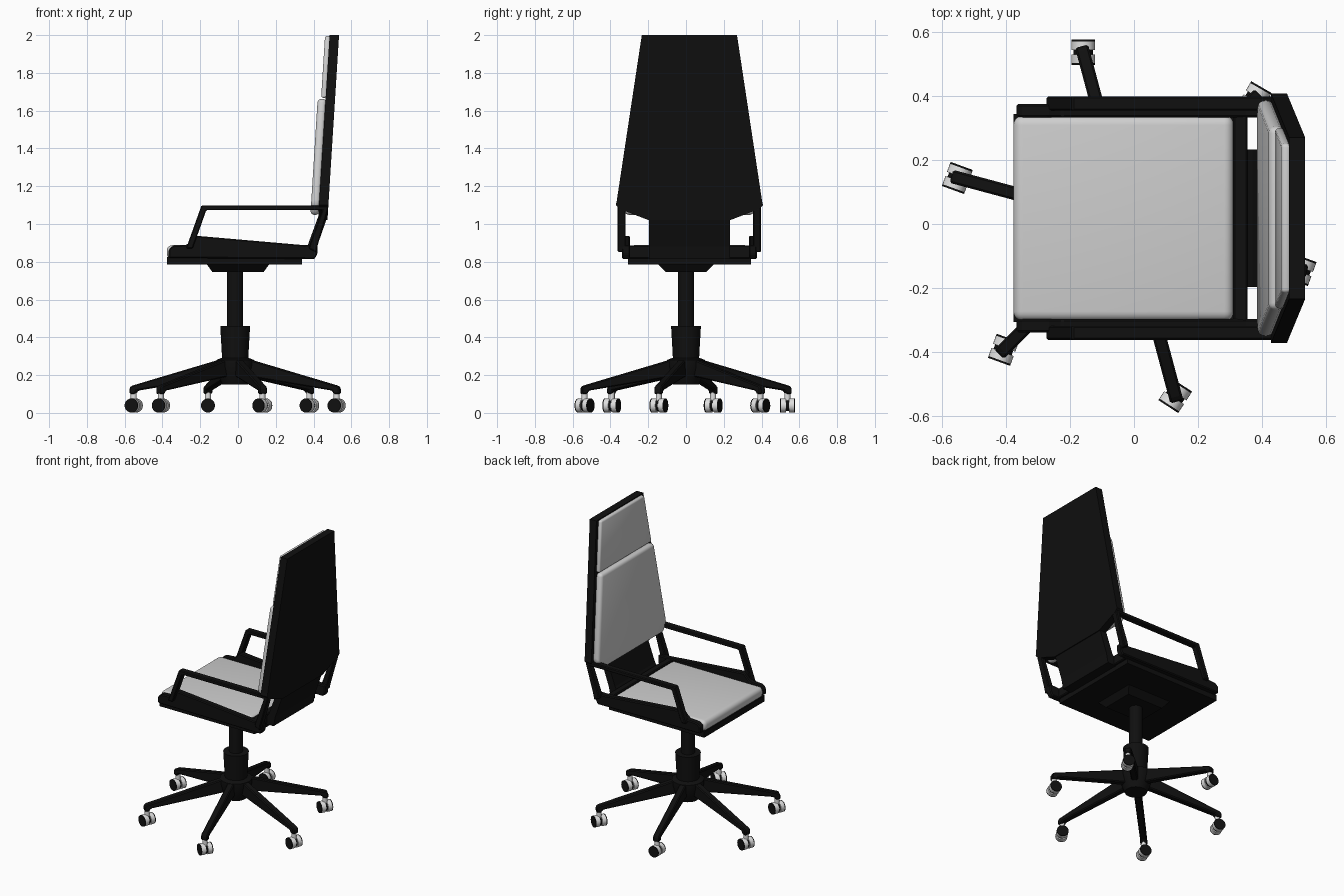
import bpy, bmesh, math
from mathutils import Matrix, Vector

if "Cube" in bpy.data.objects:
    bpy.data.objects.remove(bpy.data.objects["Cube"])


def material(name, v):
    m = bpy.data.materials.new(name)
    m.diffuse_color = (v, v, v, 1)
    m.use_nodes = True
    m.node_tree.nodes["Principled BSDF"].inputs["Base Color"].default_value = m.diffuse_color
    return m


BLACK = material("black plastic", 0.005)
LIGHT = material("light grey fabric", 0.62)
WHITE = material("pale caster grey", 0.75)
CY = 0.018     # sideways centre of seat and back
CX = -0.015    # centre of the column and base


def finish(name, bm, mats, bevel=0, segs=1, smooth=False):
    bmesh.ops.recalc_face_normals(bm, faces=bm.faces)
    if bevel:
        edges = [e for e in bm.edges if len(e.link_faces) == 2 and e.calc_face_angle(0) > 0.5]
        bmesh.ops.bevel(bm, geom=edges, offset=bevel, segments=segs, profile=0.5,
                        affect='EDGES', clamp_overlap=True)
    me = bpy.data.meshes.new(name)
    bm.to_mesh(me)
    bm.free()
    for m in mats:
        me.materials.append(m)
    ob = bpy.data.objects.new(name, me)
    bpy.context.collection.objects.link(ob)
    if smooth:
        bpy.ops.object.select_all(action='DESELECT')
        ob.select_set(True)
        bpy.context.view_layer.objects.active = ob
        bpy.ops.object.shade_smooth_by_angle(angle=math.radians(40))
    return ob


def prism(name, pts, place, lo, hi, mat, **kw):
    """Extrude a 2D outline from lo to hi; place(a, b, depth) gives the 3D point."""
    bm = bmesh.new()
    rings = [[bm.verts.new(place(a, b, d)) for a, b in pts] for d in (lo, hi)]
    bm.faces.new(rings[0])
    bm.faces.new(rings[1][::-1])
    n = len(pts)
    for i in range(n):
        j = (i + 1) % n
        bm.faces.new((rings[0][i], rings[1][i], rings[1][j], rings[0][j]))
    return finish(name, bm, [mat], **kw)


def side(x, z, d):          # outline in xz, depth along y
    return (x, CY + d, z)


def back(y, z, d):          # outline in yz on the leaning back plane
    return (0.478 + 0.0626 * (z - 1.09) + d, CY + y, z)


def mirrored(half):
    return half + [(-a, b) for a, b in reversed(half)]


def box(name, x0, x1, w, z0, z1, mat, **kw):
    return prism(name, [(x0, z0), (x1, z0), (x1, z1), (x0, z1)], side, -w, w, mat, **kw)


def lathe(name, profile, mat, n=32):
    bm = bmesh.new()
    rings = [[bm.verts.new((CX + r * math.cos(2 * math.pi * i / n),
                            r * math.sin(2 * math.pi * i / n), z)) for i in range(n)]
             for r, z in profile]
    for a, b in zip(rings, rings[1:]):
        for i in range(n):
            j = (i + 1) % n
            bm.faces.new((a[i], a[j], b[j], b[i]))
    bm.faces.new(rings[0])
    bm.faces.new(rings[-1])
    return finish(name, bm, [mat], smooth=True)


# Back shell, lower spine and back cushions
prism("back_shell", mirrored([(0.252, 2.0), (0.385, 1.12), (0.39, 1.1), (0.37, 1.08), (0.215, 1.02)]),
      back, -0.05, 0, BLACK)
prism("back_spine", [(0.474, 1.04), (0.418, 0.88), (0.405, 0.815), (0.30, 0.815), (0.30, 0.85),
                     (0.345, 0.855), (0.37, 0.89), (0.425, 1.04)], side, -0.215, 0.215, BLACK)
prism("lower_back_cushion", mirrored([(0.284, 1.662), (0.37, 1.11), (0.335, 1.048)]),
      back, -0.092, -0.045, LIGHT, bevel=0.02, segs=4, smooth=True)
prism("upper_back_cushion", mirrored([(0.232, 1.996), (0.283, 1.668)]),
      back, -0.074, -0.045, LIGHT, bevel=0.011, segs=3, smooth=True)

# Seat
box("seat_cushion", -0.377, 0.312, 0.321, 0.815, 0.888, LIGHT, bevel=0.03, segs=5, smooth=True)
box("seat_base_plate", -0.377, 0.34, 0.325, 0.785, 0.825, BLACK)
box("seat_rear_bar", 0.31, 0.355, 0.325, 0.818, 0.885, BLACK, bevel=0.005)

# Tapered mechanism under the seat
bm = bmesh.new()
bmesh.ops.create_cube(bm, size=1)
for v in bm.verts:
    top = v.co.z > 0
    v.co = Vector((math.copysign(0.168 if top else 0.135, v.co.x),
                   math.copysign(0.152 if top else 0.107, v.co.y),
                   0.79 if top else 0.745))
finish("tilt_mechanism", bm, [BLACK])

# Side rails with raised bolsters, and the open arm loops
RAIL = [(-0.367, 0.82), (-0.367, 0.865), (-0.345, 0.885), (-0.27, 0.89), (-0.225, 0.938),
        (0.35, 0.888), (0.42, 0.89), (0.42, 0.84), (0.405, 0.815)]
ARM = [(-0.275, 0.87), (-0.193, 1.099), (0.476, 1.099), (0.476, 1.075), (0.42, 0.88),
       (0.415, 0.85), (0.375, 0.87), (0.383, 0.9), (0.446, 1.073), (-0.168, 1.073), (-0.24, 0.87)]
for s, label in ((-1, "right"), (1, "left")):
    prism(label + "_seat_rail", RAIL, side, s * 0.315, s * 0.357, BLACK, bevel=0.006)
    prism(label + "_arm_loop", ARM, side, s * 0.337, s * 0.38, BLACK, bevel=0.005)

# Column, collar and hub
lathe("gas_column", [(0.042, 0.4), (0.042, 0.76)], BLACK)
lathe("column_collar", [(0.068, 0.25), (0.071, 0.32), (0.079, 0.46)], BLACK)
lathe("base_hub", [(0.068, 0.15), (0.085, 0.19), (0.1, 0.25), (0.1, 0.28), (0.075, 0.29)], BLACK)


def caster(i, x, y, turn):
    """Two pale wheels with black outer caps on a black core."""
    bm = bmesh.new()

    def drum(r, y0, y1, side_mat, cap_mat, segs=24):
        m = Matrix.Translation((0, (y0 + y1) / 2, 0)) @ Matrix.Rotation(math.pi / 2, 4, 'X')
        old = set(bm.faces)
        bmesh.ops.create_cone(bm, cap_ends=True, segments=segs, radius1=r, radius2=r,
                              depth=abs(y1 - y0), matrix=m)
        for f in set(bm.faces) - old:
            f.material_index = cap_mat if len(f.verts) > 4 else side_mat

    drum(0.03, -0.01, 0.01, 0, 0)
    for s in (-1, 1):
        drum(0.037, s * 0.007, s * 0.034, 1, 1)
        drum(0.037, s * 0.034, s * 0.04, 0, 0)
    bmesh.ops.create_cone(bm, cap_ends=True, segments=16, radius1=0.016, radius2=0.016,
                          depth=0.06, matrix=Matrix.Translation((0, 0, 0.055)))
    for f in bm.faces:
        if f.calc_center_median().z > 0.038:
            f.material_index = 1
    bm.transform(Matrix.Translation((x, y, 0.039)) @ Matrix.Rotation(math.radians(turn), 4, 'Z'))
    finish(f"caster_{i}", bm, [BLACK, WHITE], smooth=True)


# Six star legs with casters
LEG = [(0.05, 0.19), (0.09, 0.19), (0.535, 0.118), (0.545, 0.1), (0.575, 0.1), (0.575, 0.132),
       (0.565, 0.143), (0.09, 0.28), (0.05, 0.28)]
for i, turn in enumerate((-30, 0, -20, -20, -33, -20)):
    a = math.radians(45 + 60 * i)
    c, s = math.cos(a), math.sin(a)
    prism(f"base_leg_{i + 1}", LEG, lambda r, z, d: (CX + r * c - d * s, r * s + d * c, z),
          -0.021, 0.021, BLACK, bevel=0.006)
    caster(i + 1, CX + 0.556 * c, 0.556 * s, turn)
